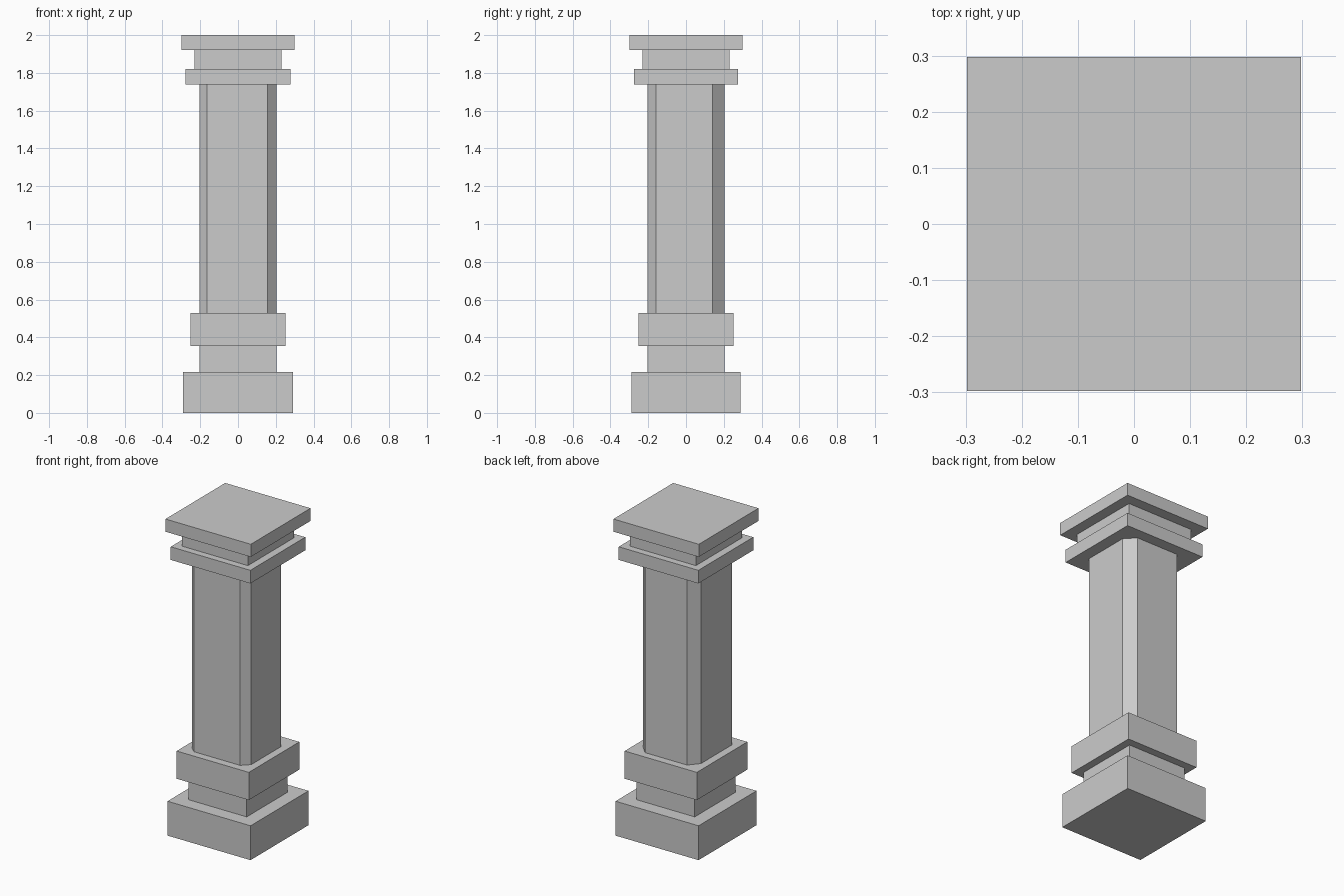
import bpy
import bmesh

if "Cube" in bpy.data.objects:
    bpy.data.objects.remove(bpy.data.objects["Cube"])


def prism(name, outline, z0, z1):
    """Extrude a counter-clockwise xy outline from z0 up to z1."""
    bm = bmesh.new()
    base = bm.faces.new([bm.verts.new((x, y, z0)) for x, y in outline])
    top = bmesh.ops.extrude_face_region(bm, geom=[base], use_keep_orig=True)["geom"]
    bmesh.ops.translate(bm, vec=(0, 0, z1 - z0),
                        verts=[g for g in top if isinstance(g, bmesh.types.BMVert)])
    bmesh.ops.recalc_face_normals(bm, faces=bm.faces)
    mesh = bpy.data.meshes.new(name)
    bm.to_mesh(mesh)
    bm.free()
    obj = bpy.data.objects.new(name, mesh)
    bpy.context.collection.objects.link(obj)
    return obj


def slab(name, hx, hy, z0, z1):
    return prism(name, [(-hx, -hy), (hx, -hy), (hx, hy), (-hx, hy)], z0, z1)


# Stacked square blocks: plinth and capital
for name, hx, hy, z0, z1 in [
    ("plinth", 0.29, 0.289, 0.0, 0.217),
    ("plinth_neck", 0.203, 0.203, 0.217, 0.355),
    ("shaft_base", 0.252, 0.252, 0.355, 0.53),
    ("capital_lower_slab", 0.278, 0.274, 1.738, 1.821),
    ("capital_neck", 0.23, 0.23, 1.821, 1.92),
    ("capital_top_slab", 0.298, 0.298, 1.92, 2.0),
]:
    slab(name, hx, hy, z0, z1)

# Shaft with slightly uneven hand-cut chamfered corners
h = 0.203
prism("shaft", [
    (-0.164, -h), (0.157, -h), (h, -0.158), (h, 0.14),
    (0.144, h), (-0.15, h), (-h, 0.14), (-h, -0.17),
], 0.53, 1.738)
